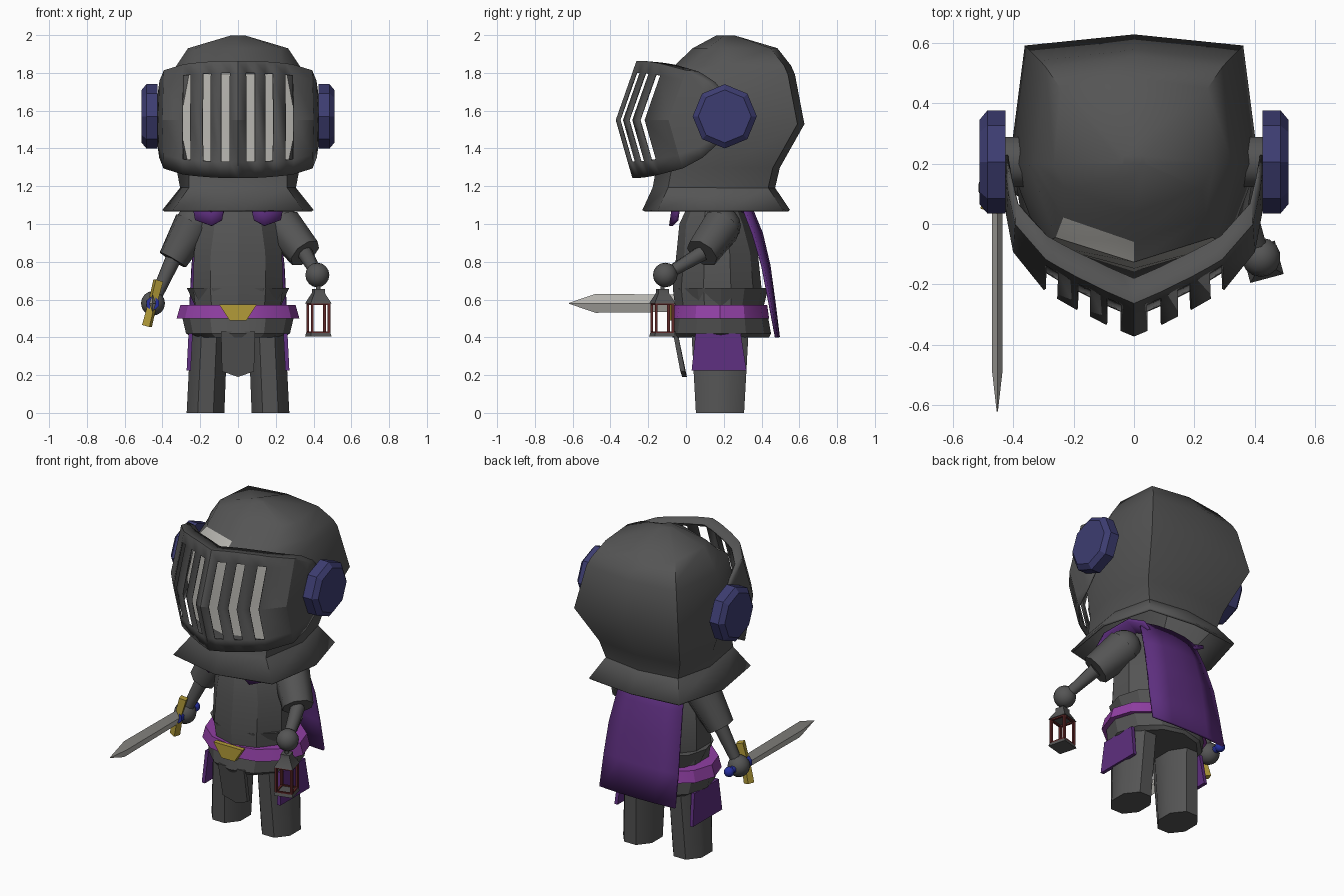
import bpy, bmesh, math
from mathutils import Vector

cube = bpy.data.objects.get("Cube")
if cube:
    bpy.data.objects.remove(cube)


def material(name, r, g, b):
    m = bpy.data.materials.new(name)
    m.use_nodes = True
    m.diffuse_color = (r, g, b, 1)
    m.node_tree.nodes["Principled BSDF"].inputs["Base Color"].default_value = (r, g, b, 1)
    return m


STEEL = material("dark steel", .09, .09, .09)
PALE = material("pale metal", .46, .45, .42)
BLUE = material("slate blue", .046, .046, .165)
ROYAL = material("royal blue", .02, .03, .35)
PURPLE = material("purple cloth", .11, .028, .21)
VIOLET = material("violet leather", .28, .05, .37)
GOLD = material("gold", .45, .33, .04)
RED = material("dark red", .11, .02, .02)


def finish(name, bm, mat, thick=0, angle=28):
    bmesh.ops.recalc_face_normals(bm, faces=bm.faces)
    me = bpy.data.meshes.new(name)
    bm.to_mesh(me)
    bm.free()
    me.materials.append(mat)
    ob = bpy.data.objects.new(name, me)
    bpy.context.collection.objects.link(ob)
    bpy.ops.object.select_all(action='DESELECT')
    ob.select_set(True)
    bpy.context.view_layer.objects.active = ob
    bpy.ops.object.shade_smooth_by_angle(angle=math.radians(angle))
    if thick:
        mod = ob.modifiers.new("thickness", 'SOLIDIFY')
        mod.thickness, mod.offset = thick, 0
    return ob


def loft(name, mat, rings, closed=True, caps=True, thick=0, skip=(), angle=28):
    """Bridge rows of points; skip lists (row, column) cells left open."""
    bm = bmesh.new()
    rows = [[bm.verts.new(p) for p in ring] for ring in rings]
    n = len(rows[0])
    for i in range(len(rows) - 1):
        for j in range(n if closed else n - 1):
            if (i, j) not in skip:
                k = (j + 1) % n
                bm.faces.new((rows[i][j], rows[i][k], rows[i + 1][k], rows[i + 1][j]))
    if closed and caps:
        bm.faces.new(rows[0])
        bm.faces.new(rows[-1])
    return finish(name, bm, mat, thick, angle)


def oval(x, y, z, rx, ry, n=12, turn=0):
    return [Vector((x + rx * math.cos(a), y + ry * math.sin(a), z))
            for a in (math.tau * i / n + turn for i in range(n))]


def limb(name, mat, a, b, ra, rb, n=8):
    a, b = Vector(a), Vector(b)
    q = (b - a).to_track_quat('Z', 'Y')
    return loft(name, mat, [[c + q @ v for v in oval(0, 0, 0, r, r, n, math.pi / n)]
                            for c, r in ((a, ra), (b, rb))], angle=50)


def ball(name, mat, c, r):
    bm = bmesh.new()
    bmesh.ops.create_uvsphere(bm, u_segments=14, v_segments=8, radius=r)
    bmesh.ops.translate(bm, vec=c, verts=bm.verts)
    return finish(name, bm, mat)


def plate(name, mat, outline, depth):
    return loft(name, mat, [outline, [Vector(p) + Vector(depth) for p in outline]])


# Helmet shell: height, half width, back, front, back and front corner fractions
helmet_rings = []
for z, w, yb, yf, cb, cf in ((1.99, .04, .26, .16, .8, .8), (1.925, .26, .48, .04, .92, .85),
                             (1.835, .32, .55, -.055, .9, .72), (1.79, .34, .57, -.12, .9, .75),
                             (1.53, .405, .62, -.14, .88, .75), (1.30, .32, .49, -.15, .86, .8),
                             (1.19, .30, .465, -.17, .82, .85), (1.07, .395, .545, -.225, .78, .86)):
    half = [(cb * w, max(.2, yb - .035)), (w, .2), (cf * w, min(.2, yf + .08))]
    ring = [(0, yb)] + half + [(0, yf)] + [(-x, y) for x, y in reversed(half)]
    helmet_rings.append([(x, y, z) for x, y in ring])
helmet = loft("helmet", STEEL, helmet_rings, caps=False, thick=.014, angle=42)
helmet.modifiers["thickness"].material_offset = -1
bm = bmesh.new()
bm.from_mesh(helmet.data)
bm.faces.new([v for v in bm.verts if v.co.z > 1.98]).smooth = True
bmesh.ops.recalc_face_normals(bm, faces=bm.faces)
helmet.data.materials.append(PALE)
# Pale face in the opening and a small patch on the right brow
for f in bm.faces:
    c = f.calc_center_median()
    opening = 1.3 < c.z < 1.79 or (1.79 < c.z < 1.83 and c.x < 0)
    if opening and all(v.co.y < .05 for v in f.verts):
        f.material_index = 1
bm.to_mesh(helmet.data)
bm.free()

# Visor with slits and an inward lip: columns are x, rim y, height scale
columns = [(0, -.26, 1), (.042, -.242, 1), (.088, -.222, 1), (.142, -.195, .99),
           (.184, -.175, .98), (.248, -.14, .96), (.29, -.115, .94), (.39, 0, .84),
           (.412, .10, .66), (.425, .2, .35)]
columns = [(-x, y, s) for x, y, s in columns[:0:-1]] + columns
visor_rows = [[(x * (1 + .15 * out), y - out * s, 1.555 + (z - 1.555) * s) for x, y, s in columns]
              for z, out in ((1.852, -.08), (1.86, 0), (1.80, .02), (1.55, .108), (1.33, .045),
                             (1.245, .02))]
slits = [(r, 9 + c) for r in (2, 3) for c in (1, 3, 5, -2, -4, -6)]
loft("visor", STEEL, visor_rows, closed=False, thick=.008, skip=slits, angle=20)

# Torso, waist plates, belt
loft("torso", STEEL, [oval(0, y, z, rx, ry, 10, math.pi / 10) for z, y, rx, ry in
                      ((.5, .17, .23, .22), (.66, .165, .25, .235), (.85, .165, .245, .215),
                       (1.0, .15, .21, .185), (1.12, .15, .15, .13))])
loft("waist_plate", STEEL, [oval(0, .185, .56, .225, .225), oval(0, .185, .66, .27, .25)])
loft("belt", VIOLET, [oval(0, .18, .50, .325, .26), oval(0, .18, .57, .305, .25)])
loft("hip_plate", STEEL, [oval(0, .185, .40, .24, .255), oval(0, .185, .42, .275, .265),
                          oval(0, .185, .505, .295, .25)])
plate("buckle", GOLD, [(-.10, -.07, .575), (.10, -.07, .575), (.045, -.07, .49),
                       (-.045, -.07, .49)], (0, -.03, 0))
plate("front_flap", STEEL, [(-.09, -.07, .43), (.09, -.07, .43), (.085, -.03, .22),
                            (0, -.02, .19), (-.085, -.03, .22)], (0, .025, 0))

# Cape, curved around the back
loft("cape", PURPLE, [[(u * w, y - bend * u * u, z) for u in (-1, -.5, 0, .5, 1)]
                      for z, y, w, bend in ((1.12, .33, .2, .04), (.95, .40, .225, .045),
                                            (.78, .44, .245, .035), (.6, .465, .255, .025),
                                            (.4, .49, .26, .012))], closed=False, thick=.015)

for s, side in ((-1, "right"), (1, "left")):
    # Ear disc on the visor hinge
    disc = [[(s * x, .205 + p.x, 1.57 + p.y) for p in oval(0, 0, 0, r, r, 8, math.pi / 2)]
            for x, r in ((.425, .17), (.485, .17), (.51, .14))]
    loft(side + "_ear_disc", BLUE, disc)
    limb(side + "_hinge", STEEL, (s * .36, .205, 1.57), (s * .43, .205, 1.57), .09, .09)

    # Cape strap over the shoulder
    loft(side + "_cape_strap", PURPLE, [[(s * (.15 - w), y, z + .03), (s * .14, y - .01, z),
                                         (s * (.16 + w), y + .02, z + .03)]
                                        for y, z, w in ((-.07, .99, .065), (-.06, 1.06, .08),
                                                        (.0, 1.12, .08), (.2, 1.13, .07),
                                                        (.33, 1.06, .06))],
         closed=False, thick=.02)

    # Leg and cloth hip flap
    loft(side + "_leg", STEEL, [oval(s * .172, .18, 0, .108, .138, 8, math.pi / 8),
                                oval(s * .152, .18, .45, .105, .165, 8, math.pi / 8)], angle=50)
    plate(side + "_hip_flap", PURPLE, [(s * .24, .05, .42), (s * .24, .29, .42),
                                       (s * .25, .32, .225), (s * .25, .03, .225)],
          (s * .022, 0, 0))

# Arms: sleeve, forearm and round hand
for side, shoulder, elbow, hand, cuff in (
        ("right", (-.235, .17, 1.0), (-.345, .15, .81), (-.45, .12, .58), .082),
        ("left", (.235, .19, .99), (.355, .085, .845), (.42, -.11, .73), .092)):
    limb(side + "_sleeve", STEEL, shoulder, elbow, .108, cuff)
    ball(side + "_shoulder", STEEL, shoulder, .1)
    limb(side + "_forearm", STEEL, elbow, hand, .042, .03)
    ball(side + "_hand", STEEL, hand, .065)

# Sword pointing forward
X, Z = -.452, .58
loft("sword_blade", PALE, [[(X - t, y, Z), (X, y, Z + h), (X + t, y, Z), (X, y, Z - h)]
                           for y, t, h in ((.06, .018, .045), (-.48, .018, .05),
                                           (-.62, .002, .002))])
limb("sword_grip", ROYAL, (X, .04, Z), (X, .21, Z), .022, .022)
ball("sword_pommel", ROYAL, (X, .22, Z), .03)
limb("sword_collar", ROYAL, (X, .04, Z), (X, .07, Z), .036, .036)
for name, x, z in (("upper", .03, .12), ("lower", -.03, -.12)):
    limb(name + "_guard", GOLD, (X, .055, Z), (X + x, .065, Z + z), .026, .03, 4)

# Lantern hanging under the left hand
LX, LY, TURN = .425, -.125, math.radians(60)


def square(z, half):
    return oval(LX, LY, z, half * math.sqrt(2), half * math.sqrt(2), 4, TURN)


loft("lantern_base", STEEL, [square(.405, .057), square(.425, .052)])
loft("lantern_cap", STEEL, [square(.58, .057), square(.635, .028), square(.655, .028)])
limb("lantern_hook", STEEL, (LX, LY, .65), (LX, LY, .70), .012, .012)
low, high = square(.425, .046), square(.578, .046)
for i in range(4):
    limb("lantern_post", RED, low[i], high[i], .010, .010, 4)
    for level in (low, high):
        limb("lantern_rail", RED, level[i], level[(i + 1) % 4], .009, .009, 4)
